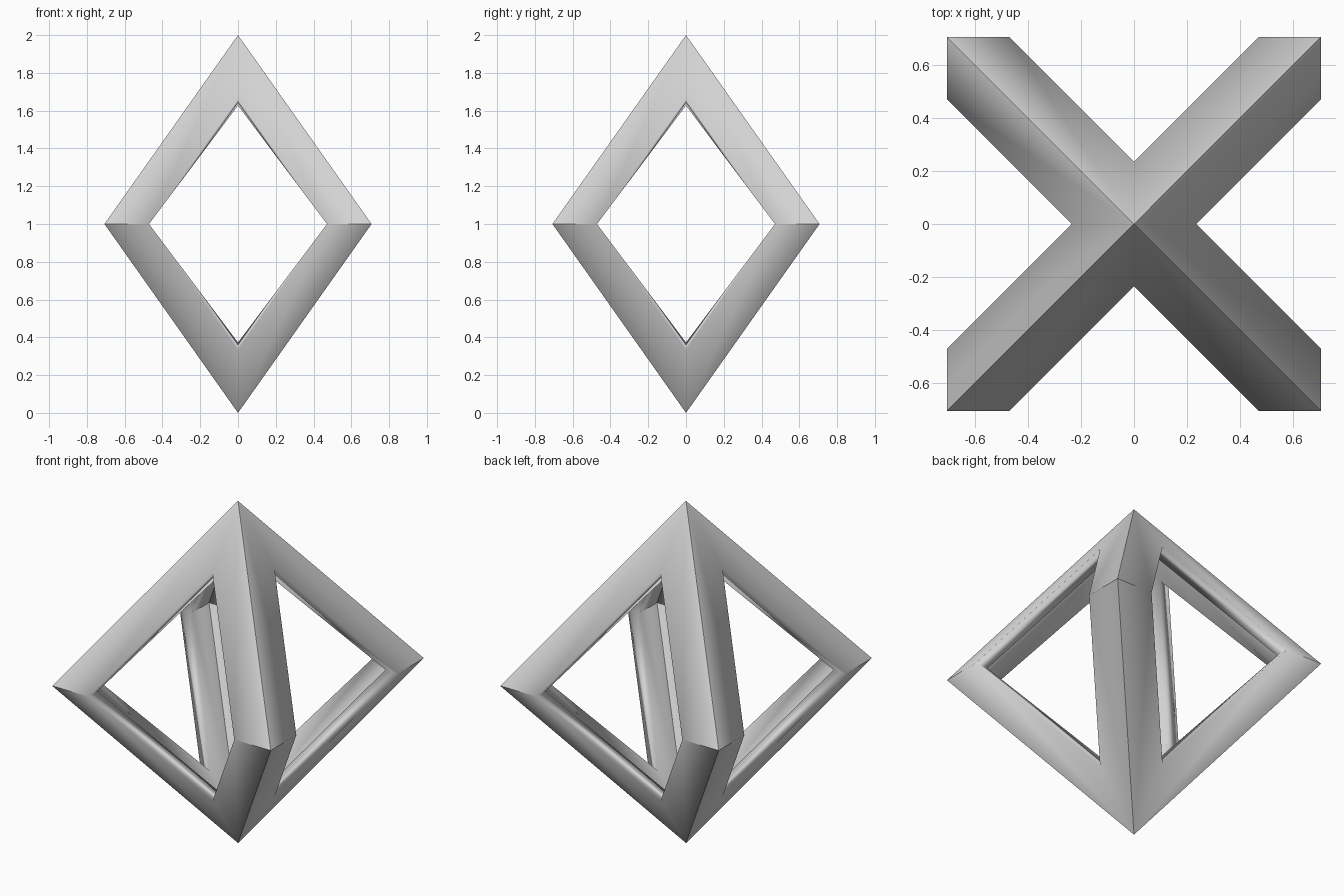
import bpy, bmesh, math

cube = bpy.data.objects.get("Cube")
if cube:
    bpy.data.objects.remove(cube, do_unlink=True)

R = math.sqrt(0.5)      # corner position on x and y
W = 0.236               # width of each bar's faces
IN = R - W              # corner of the opening at mid height
HOLE = 1 - W / R        # height of the opening above the middle
T = 0.083               # wall thickness at mid height

mat = bpy.data.materials.new("light grey")
mat.use_nodes = True
grey = (0.65, 0.65, 0.65, 1)
mat.diffuse_color = grey
mat.node_tree.nodes["Principled BSDF"].inputs["Base Color"].default_value = grey

# Eight angled bars, each with two outer faces, two inner faces and two rims
bm = bmesh.new()


def add_wall(sx, sy, half, flip):
    def v(a, b, z):
        x, y = (b, a) if flip else (a, b)
        return bm.verts.new((sx * x, sy * y, 1 + half * z))

    # apex, corner, opening corner, opening apex
    outer = [v(0, 0, 1), v(R, R, 0), v(IN, R, 0), v(0, W, HOLE)]
    inner = [v(0, 0, 1 - T / R), v(R - T, R - T, 0), v(IN, R - T, 0),
             v(0, W - T * 2 / 3, HOLE - T * R * 2 / 3)]
    bm.faces.new(outer)
    bm.faces.new(inner)
    bm.faces.new([outer[2], outer[3], inner[3], inner[2]])


for half in (1, -1):
    for sx in (1, -1):
        for sy in (1, -1):
            for flip in (False, True):
                add_wall(sx, sy, half, flip)
bmesh.ops.remove_doubles(bm, verts=bm.verts, dist=0.0005)
bmesh.ops.recalc_face_normals(bm, faces=bm.faces)

# Crisp ridges and corner joints, soft shading round the openings
for f in bm.faces:
    f.smooth = True
for e in bm.edges:
    mid = (e.verts[0].co + e.verts[1].co) / 2
    on_ridge = any(abs(abs(p.co.x) - abs(p.co.y)) < 0.001 for p in e.verts)
    e.smooth = not (on_ridge and abs(mid.x * mid.y) > 0.001)

mesh = bpy.data.meshes.new("crossed_diamond_frame")
bm.to_mesh(mesh)
bm.free()
mesh.materials.append(mat)
frame = bpy.data.objects.new("crossed_diamond_frame", mesh)
bpy.context.scene.collection.objects.link(frame)
